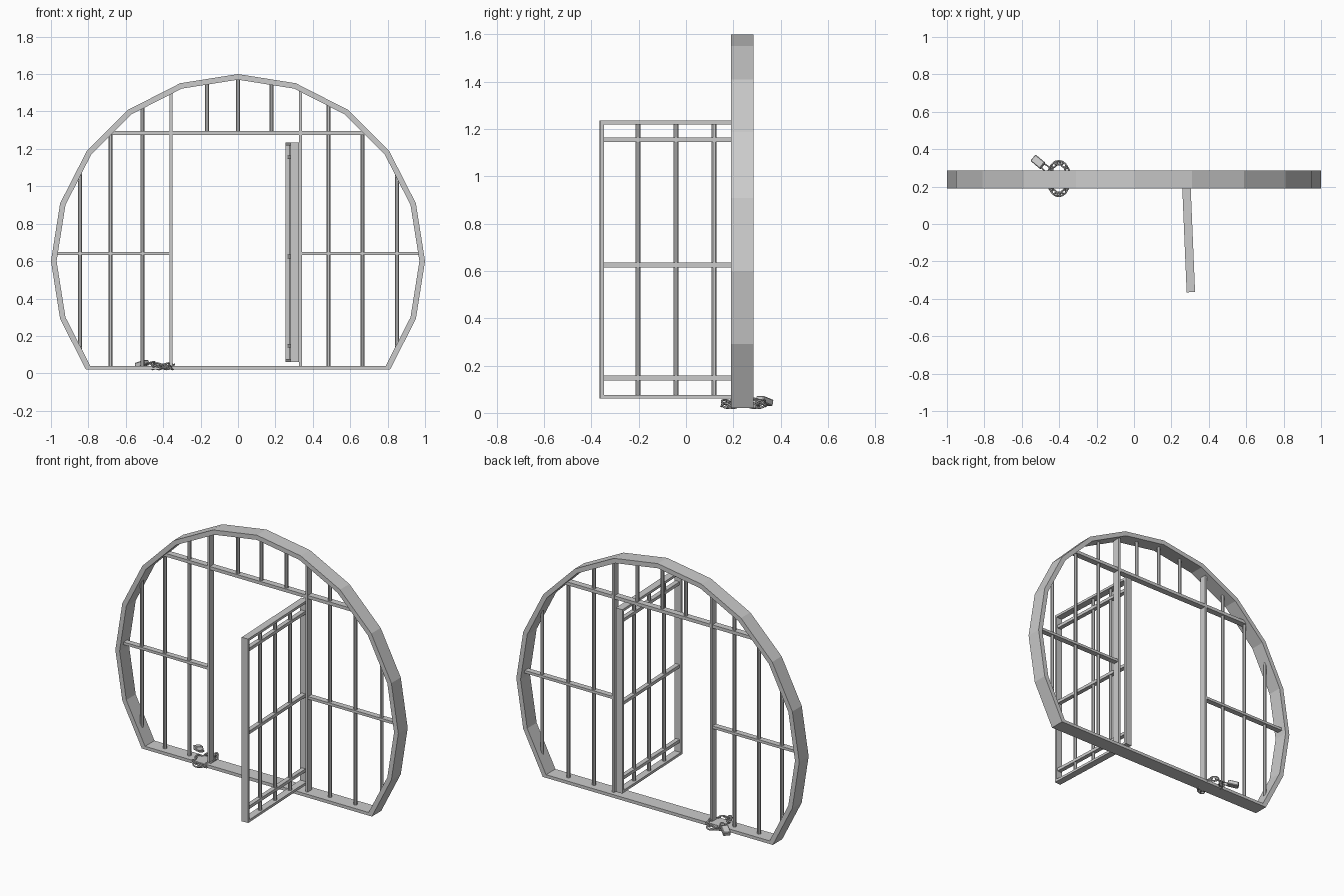
import bpy, bmesh
from math import sin, cos, pi, radians, atan2
from mathutils import Vector, Matrix

if "Cube" in bpy.data.objects:
    bpy.data.objects.remove(bpy.data.objects["Cube"])

CY = 0.237  # centre depth of the arch frame


def new_object(name, bm):
    bmesh.ops.recalc_face_normals(bm, faces=bm.faces)
    me = bpy.data.meshes.new(name)
    bm.to_mesh(me)
    bm.free()
    ob = bpy.data.objects.new(name, me)
    bpy.context.collection.objects.link(ob)
    return ob


def box(name, x, y, z, mat=None):
    """Box from (min, max) ranges, optionally transformed."""
    bm = bmesh.new()
    size = [b - a for a, b in (x, y, z)]
    mid = [(a + b) / 2 for a, b in (x, y, z)]
    bmesh.ops.create_cube(bm, size=1, matrix=Matrix.Translation(mid) @ Matrix.Diagonal((*size, 1)))
    if mat:
        bm.transform(mat)
    return new_object(name, bm)


def rod(name, x, y, z0, z1, mat=None, r=0.0115):
    """Upright eight-sided bar."""
    bm = bmesh.new()
    bmesh.ops.create_cone(bm, cap_ends=True, segments=8, radius1=r, radius2=r, depth=z1 - z0,
                          matrix=Matrix.Translation((x, y, (z0 + z1) / 2)) @ Matrix.Rotation(pi / 8, 4, 'Z'))
    if mat:
        bm.transform(mat)
    return new_object(name, bm)


# Arch ring: a 20-sided circle cut off flat at the sill
def outline(r, floor):
    pts = [(r * cos(radians(a)), 0.6 + r * sin(radians(a))) for a in range(-18, 199, 18)]
    (x0, z0), c = pts[0], (r * cos(radians(-36)), 0.6 + r * sin(radians(-36)))
    t = (z0 - floor) / (z0 - c[1])
    x = x0 + (c[0] - x0) * t
    return [(x, floor)] + pts + [(-x, floor)]


bm = bmesh.new()
rows = []
for r, floor, y in ((1, 0.02, 0.19), (1, 0.02, 0.285), (0.97, 0.04, 0.285), (0.97, 0.04, 0.19)):
    rows.append([bm.verts.new((px, y, pz)) for px, pz in outline(r, floor)])
n = len(rows[0])
for i in range(4):
    a, b = rows[i], rows[(i + 1) % 4]
    for j in range(n):
        k = (j + 1) % n
        bm.faces.new((a[j], a[k], b[k], b[j]))
new_object("arch_ring", bm)


# Heights where an upright at x meets the ring
def ring_z(x, top=True):
    pts = outline(0.978, 0.03)
    ax = max(abs(x), 0.001)
    hits = []
    for (xa, za), (xb, zb) in zip(pts, pts[1:]):
        if min(xa, xb) <= ax <= max(xa, xb) and abs(xa - xb) > 1e-6:
            hits.append(za + (zb - za) * (ax - xa) / (xb - xa))
    return max(hits) if top else (min(hits) if len(hits) > 1 else 0.03)


# Rails
box("head_rail", (-0.69, 0.675), (CY - 0.02, CY + 0.02), (1.275, 1.296))
box("left_mid_rail", (-0.975, -0.36), (CY - 0.018, CY + 0.018), (0.632, 0.649))
box("right_mid_rail", (0.335, 0.975), (CY - 0.018, CY + 0.018), (0.632, 0.649))

# Door posts
for name, x in (("left_door_post", -0.358), ("right_door_post", 0.334)):
    box(name, (x - 0.008, x + 0.008), (CY - 0.023, CY + 0.023), (0.03, ring_z(x)))

# Side and top uprights
for x in (-0.845, -0.682, -0.51, 0.484, 0.665, 0.85):
    top = 1.285 if 0.6 < abs(x) < 0.7 else ring_z(x)
    rod("side_bar", x, CY, ring_z(x, False), top)
for x in (-0.166, 0, 0.178):
    rod("top_bar", x, CY, 1.285, ring_z(x))

# Open door, built along y from its hinge at the origin
HX, HY, L = 0.277, 0.28, 0.645
M = Matrix.Translation((HX, HY, 0)) @ Matrix.Rotation(radians(2.4), 4, 'Z')
W = 0.0225
box("door_hinge_stile", (-W, W), (-0.016, 0), (0.06, 1.235), M)
box("door_free_stile", (-W, W), (-L, -L + 0.016), (0.06, 1.235), M)
box("door_top_rail", (-W, W), (-L, 0), (1.219, 1.235), M)
box("door_bottom_rail", (-W, W), (-L, 0), (0.06, 0.076), M)
for z in (0.147, 0.625, 1.155):
    box("door_cross_rail", (-0.014, 0.014), (-L + 0.01, -0.01), (z - 0.01, z + 0.01), M)
for i in range(1, 4):
    rod("door_bar", 0, -L + i * L / 4, 0.07, 1.225, M)


# Chain links: small stretched rings strung around the post
def link(name, center, axis_angle, roll, length=0.026, width=0.014, r=0.005, tilt=0):
    bm = bmesh.new()
    loops = []
    for i in range(12):
        a = 2 * pi * i / 12
        c = Vector((length * cos(a), width * sin(a), 0))
        d = Vector((cos(a), sin(a), 0))
        loops.append([bm.verts.new(c + d * r * cos(b) + Vector((0, 0, r * sin(b))))
                      for b in (2 * pi * j / 6 for j in range(6))])
    for i in range(12):
        p, q = loops[i], loops[(i + 1) % 12]
        for j in range(6):
            k = (j + 1) % 6
            bm.faces.new((p[j], p[k], q[k], q[j]))
    bm.transform(Matrix.Translation(center) @ Matrix.Rotation(axis_angle, 4, 'Z')
                 @ Matrix.Rotation(tilt, 4, 'Y') @ Matrix.Rotation(roll, 4, 'X'))
    return new_object(name, bm)


COUNT = 12
for i in range(COUNT):
    a = 2 * pi * i / COUNT
    c = (-0.402 + 0.052 * cos(a), 0.243 + 0.084 * sin(a), 0.038 + 0.008 * sin(2 * a))
    link("chain_link", c, atan2(0.084 * cos(a), -0.052 * sin(a)), radians(45 if i % 2 else -45))

# Padlock hanging off the chain at the back
P = (Matrix.Translation((-0.513, 0.332, 0.05)) @ Matrix.Rotation(radians(140), 4, 'Z')
     @ Matrix.Rotation(radians(15), 4, 'Y'))
body = box("padlock_body", (-0.034, 0.034), (-0.022, 0.022), (-0.014, 0.014), P)
bev = body.modifiers.new("bevel", 'BEVEL')
bev.width = 0.004
link("padlock_shackle", (-0.47, 0.297, 0.055), radians(140), 0, 0.03, 0.016, 0.004, radians(15))
